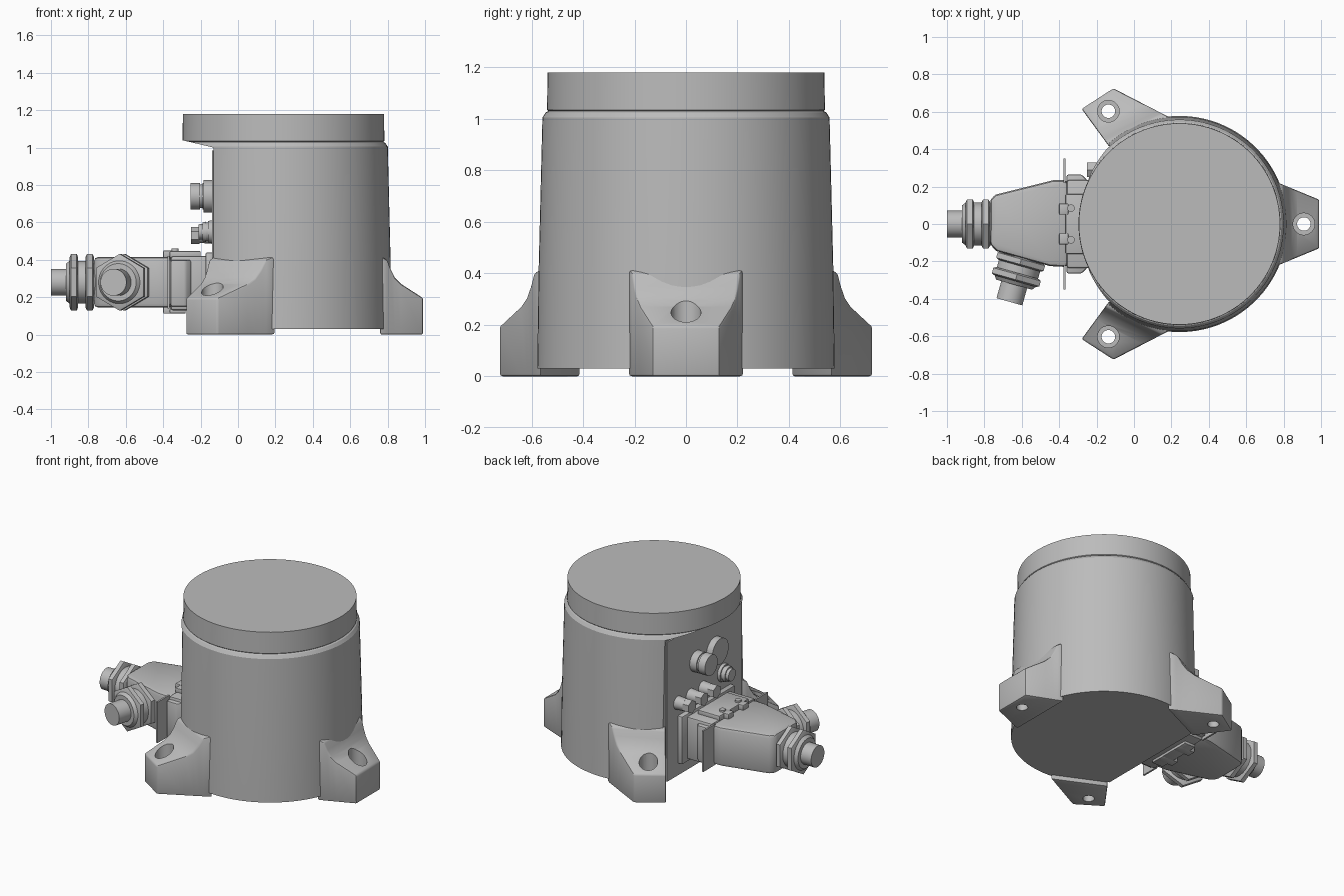
import bpy, bmesh, math
from mathutils import Vector

cube = bpy.data.objects.get("Cube")
if cube:
    bpy.data.objects.remove(cube)

grey = bpy.data.materials.new("plain grey")
grey.use_nodes = True
grey.diffuse_color = (0.5, 0.5, 0.5, 1)
grey.node_tree.nodes["Principled BSDF"].inputs["Base Color"].default_value = (0.5, 0.5, 0.5, 1)
AXIS = Vector((0.243, 0, 0))


def finish(name, bm, bevel=0.0, cutters=()):
    """Turn a bmesh into a named object, apply modifiers, shade it."""
    bmesh.ops.recalc_face_normals(bm, faces=bm.faces)
    mesh = bpy.data.meshes.new(name)
    bm.to_mesh(mesh)
    bm.free()
    mesh.materials.append(grey)
    ob = bpy.data.objects.new(name, mesh)
    bpy.context.collection.objects.link(ob)
    bpy.ops.object.select_all(action='DESELECT')
    bpy.context.view_layer.objects.active = ob
    ob.select_set(True)
    if bevel:
        m = ob.modifiers.new("bevel", 'BEVEL')
        m.width, m.segments, m.limit_method = bevel, 2, 'ANGLE'
        bpy.ops.object.modifier_apply(modifier=m.name)
    for c in cutters:
        m = ob.modifiers.new("cut", 'BOOLEAN')
        m.operation, m.object, m.solver = 'DIFFERENCE', c, 'EXACT'
        bpy.ops.object.modifier_apply(modifier=m.name)
        bpy.data.objects.remove(c)
    bpy.ops.object.shade_smooth_by_angle(angle=math.radians(30))
    return ob


def prism(name, points, lo, hi, axis='z', bevel=0.0):
    """Extrude a 2D outline along z (outline in xy) or y (outline in xz)."""
    bm = bmesh.new()
    place = (lambda p, h: (p[0], p[1], h)) if axis == 'z' else (lambda p, h: (p[0], h, p[1]))
    a, b = [[bm.verts.new(place(p, h)) for p in points] for h in (lo, hi)]
    bm.faces.new(a)
    bm.faces.new(b)
    for i in range(len(points)):
        j = (i + 1) % len(points)
        bm.faces.new((a[i], a[j], b[j], b[i]))
    return finish(name, bm, bevel)


def box(name, x, y, z, bevel=0.0):
    return prism(name, [(x[0], y[0]), (x[1], y[0]), (x[1], y[1]), (x[0], y[1])], z[0], z[1], 'z', bevel)


def lathe(name, profile, origin, direction, sides=48, bevel=0.0, cutters=()):
    """Solid of revolution from (distance, radius) pairs along a direction."""
    bm = bmesh.new()
    turn = Vector(direction).to_track_quat('Z', 'Y')
    rings = []
    for d, r in profile:
        angles = [2 * math.pi * (i + 0.5) / sides for i in range(sides)]
        rings.append([bm.verts.new(Vector(origin) + turn @ Vector((r * math.cos(a), r * math.sin(a), d)))
                      for a in angles])
    for a, b in zip(rings, rings[1:]):
        for i in range(sides):
            j = (i + 1) % sides
            bm.faces.new((a[i], a[j], b[j], b[i]))
    bm.faces.new(rings[0])
    bm.faces.new(rings[-1])
    return finish(name, bm, bevel, cutters)


def foot(name, tip, root, hole):
    """Mounting foot: concave top rising from the tip edge into the body."""
    bm = bmesh.new()
    rows = []
    for t, z in ((0, .42), (.16, .40), (.24, .35), (.34, .305), (.48, .272), (1, .195)):
        l, r = [Vector(root[k]).lerp(Vector(tip[k]), t) for k in (0, 1)]
        rows.append([bm.verts.new((p.x, p.y, h)) for p, h in ((l, 0), (r, 0), (r, z), (l, z))])
    for a, b in zip(rows, rows[1:]):
        for i in range(4):
            j = (i + 1) % 4
            bm.faces.new((a[i], a[j], b[j], b[i]))
    bm.faces.new(rows[0])
    bm.faces.new(rows[-1])
    drill = lathe("hole_cutter", [(-.1, .036), (.15, .036), (.15, .058), (.6, .058)],
                  (hole[0], hole[1], 0), (0, 0, 1), 32)
    drill.hide_render = True
    return finish(name, bm, 0.01, [drill])


# Main housing with a flat side under the overhanging lid
flat_cut = prism("flat_cutter", [(-1, -1), (-.13, -1), (-.13, 1.0), (-.30, 1.04), (-1, 1.04)], -1, 1, 'y')
flat_cut.hide_render = True
lathe("housing", [(.03, .578), (.40, .573), (1.005, .558), (1.025, .545), (1.03, .535), (1.035, .54), (1.18, .538)],
      AXIS, (0, 0, 1), 96, cutters=[flat_cut])
box("side_panel", (-.14, -.12), (-.405, .405), (.03, .985))

# Three mounting feet
foot("front_foot", [(.99, -.13), (.99, .13)], [(.76, -.225), (.76, .225)], (.908, 0))
for side, s in (("left", 1), ("right", -1)):
    foot(side + "_foot", [(-.28, .615 * s), (-.11, .725 * s)],
         [(-.13, .41 * s), (.2, .565 * s)], (-.137, .603 * s))

# Connector base and hood
box("connector_flange", (-.175, -.13), (-.29, .29), (.11, .44), .012)
box("connector_base", (-.36, -.13), (-.235, .235), (.13, .42), .012)
prism("base_shoulder", [(-.36, -.265), (-.28, -.265), (-.25, -.235), (-.25, .235), (-.28, .265), (-.36, .265)],
      .15, .40, 'z', .01)
prism("connector_hood", [(-.355, -.23), (-.45, -.225), (-.735, -.145), (-.77, -.11), (-.77, .13),
                         (-.74, .157), (-.43, .235), (-.355, .235)], .145, .415, 'z', .022)

# Locking clips
for s in (1, -1):
    tag = "left" if s > 0 else "right"
    box(tag + "_clip_ear", (-.377, -.365), sorted((.22 * s, .35 * s)), (.14, .42))
    box(tag + "_clip_top", (-.40, -.35), sorted((.05 * s, .11 * s)), (.41, .45), .006)
    box(tag + "_clip_bottom", (-.40, -.28), sorted((.05 * s, .11 * s)), (.112, .15), .006)
    lathe(tag + "_clip_pin", [(0, .02), (.05, .02)], (-.337, .085 * s, .41), (0, 0, 1), 16)
box("clip_plate_top", (-.365, -.20), (-.16, .16), (.41, .447), .006)
box("clip_plate_bottom", (-.365, -.28), (-.16, .16), (.113, .14), .006)


# Cable glands: hex nuts, round collars and a cable stub
def gland(name, origin, direction, length):
    at = Vector(origin)
    d = Vector(direction).normalized()
    lathe(name + "_collar", [(-.03, .115), (.13, .115), (.15, .10)], at, d, 32)
    for i, start in enumerate((0.0, .085)):
        lathe(f"{name}_nut_{i + 1}", [(start, .135), (start + .008, .152), (start + .037, .152), (start + .045, .135)],
              at, d, 6)
    lathe(name + "_cable", [(0, .072), (length, .072)], at, d, 32)


gland("end_gland", (-.77, 0, .28), (-1, 0, 0), .23)
gland("side_gland", (-.60, -.18, .28), (-.27, -.963, 0), .245)

# Fittings on the side panel
OUT = (-1, 0, 0)
lathe("round_disc", [(0, .088), (.05, .088)], (-.135, -.11, .74), OUT)
lathe("round_port", [(0, .07), (.055, .07), (.055, .062), (.068, .062), (.068, .07), (.12, .07)],
      (-.135, .09, .74), OUT)
lathe("ribbed_port", [(0, .062), (.025, .058), (.025, .05), (.035, .05), (.035, .055), (.055, .05),
                      (.055, .042), (.075, .04)], (-.135, -.2, .55), OUT, 32)
for i, y in enumerate((.02, .155, .29)):
    lathe(f"terminal_washer_{i + 1}", [(0, .045), (.07, .04)], (-.135, y, .53), OUT, 24)
    lathe(f"terminal_bolt_{i + 1}", [(.07, .045), (.115, .045)], (-.135, y, .53), OUT, 6)
